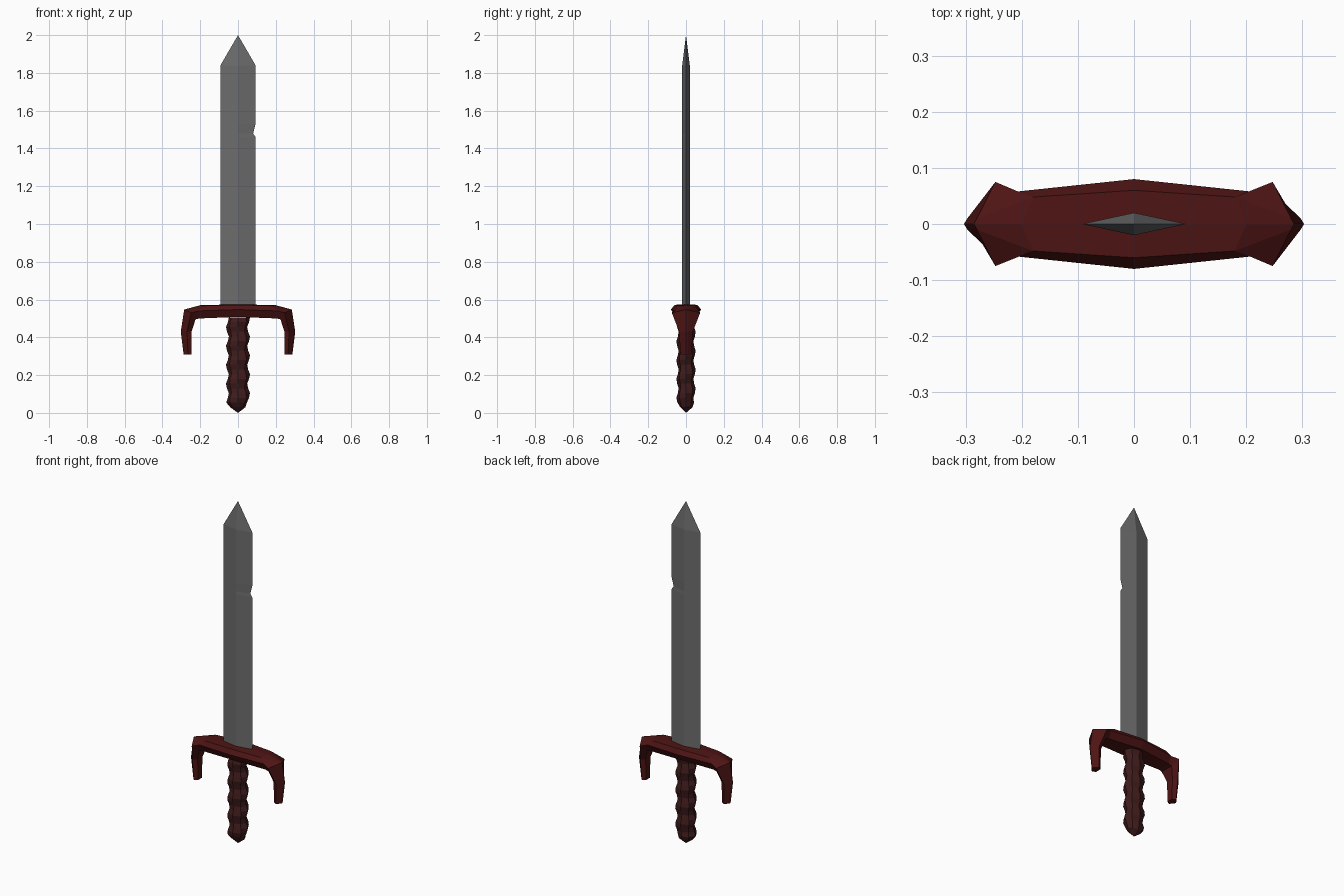
import bpy, bmesh, math

if "Cube" in bpy.data.objects:
    bpy.data.objects.remove(bpy.data.objects["Cube"])


def material(name, rgb):
    m = bpy.data.materials.new(name)
    m.diffuse_color = (*rgb, 1)
    m.use_nodes = True
    m.node_tree.nodes["Principled BSDF"].inputs["Base Color"].default_value = m.diffuse_color
    return m


def loft(name, rings, mat):
    """Skin a list of equal-length rings and cap both ends."""
    bm = bmesh.new()
    loops = [[bm.verts.new(p) for p in ring] for ring in rings]
    n = len(loops[0])
    for a, b in zip(loops, loops[1:]):
        for i in range(n):
            j = (i + 1) % n
            bm.faces.new((a[i], a[j], b[j], b[i]))
    bm.faces.new(loops[0])
    bm.faces.new(loops[-1])
    bmesh.ops.remove_doubles(bm, verts=bm.verts, dist=0.0005)
    bmesh.ops.recalc_face_normals(bm, faces=bm.faces)
    mesh = bpy.data.meshes.new(name)
    bm.to_mesh(mesh)
    bm.free()
    ob = bpy.data.objects.new(name, mesh)
    bpy.context.collection.objects.link(ob)
    mesh.materials.append(mat)
    return ob


steel = material("steel", (0.15, 0.15, 0.15))
red = material("dark_red", (0.075, 0.007, 0.007))
leather = material("leather", (0.05, 0.011, 0.011))

# Blade: diamond section with a nick in the right edge (z, left, right, thickness)
W, T = 0.093, 0.02
sections = [(0.55, W, W, T), (1.46, W, W, T), (1.48, W, 0.08, T),
            (1.53, W, W, T), (1.84, W, W, T), (2.0, 0.0001, 0.0001, 0.0001)]
loft("blade", [[(-l, 0, z), (0, -t, z), (r, 0, z), (0, t, z)]
               for z, l, r, t in sections], steel)

# Guard: each station lists ridge, outer, middle and inner points (x, half depth, z)
stations = [
    [(0, 0, .575), (0, .06, .572), (0, .08, .547), (0, .055, .508)],
    [(.2, 0, .57), (.18, .048, .567), (.207, .058, .54), (.205, .04, .5)],
    [(.285, 0, .547), (.28, .01, .545), (.247, .075, .53), (.225, .04, .495)],
    [(.303, 0, .43), (.297, .01, .43), (.27, .036, .43), (.246, .022, .43)],
    [(.288, 0, .31), (.282, .01, .31), (.265, .03, .31), (.245, .018, .31)],
]


def guard_ring(station, side):
    pts = [(side * x, y, z) for x, y, z in station]
    return pts + [(x, -y, z) for x, y, z in pts[:0:-1]]


loft("guard", [guard_ring(s, -1) for s in stations[:0:-1]]
     + [guard_ring(s, 1) for s in stations], red)

# Grip: eight-sided handle with a spiral wrap and a pointed end
rings = []
for k, (z, s) in enumerate([(0.0, 0.001), (0.03, 0.72), (0.055, 0.98)]
                           + [(0.08 + 0.025 * i, 1) for i in range(18)]):
    ring = []
    for i in range(8):
        a = math.tau * i / 8
        bump = 1 + 0.14 * math.cos(a - math.tau * z / 0.1) * min(1, z / 0.05)
        ring.append((0.056 * s * bump * math.cos(a),
                     0.045 * s * bump * math.sin(a), z))
    rings.append(ring)
loft("grip", rings, leather)
